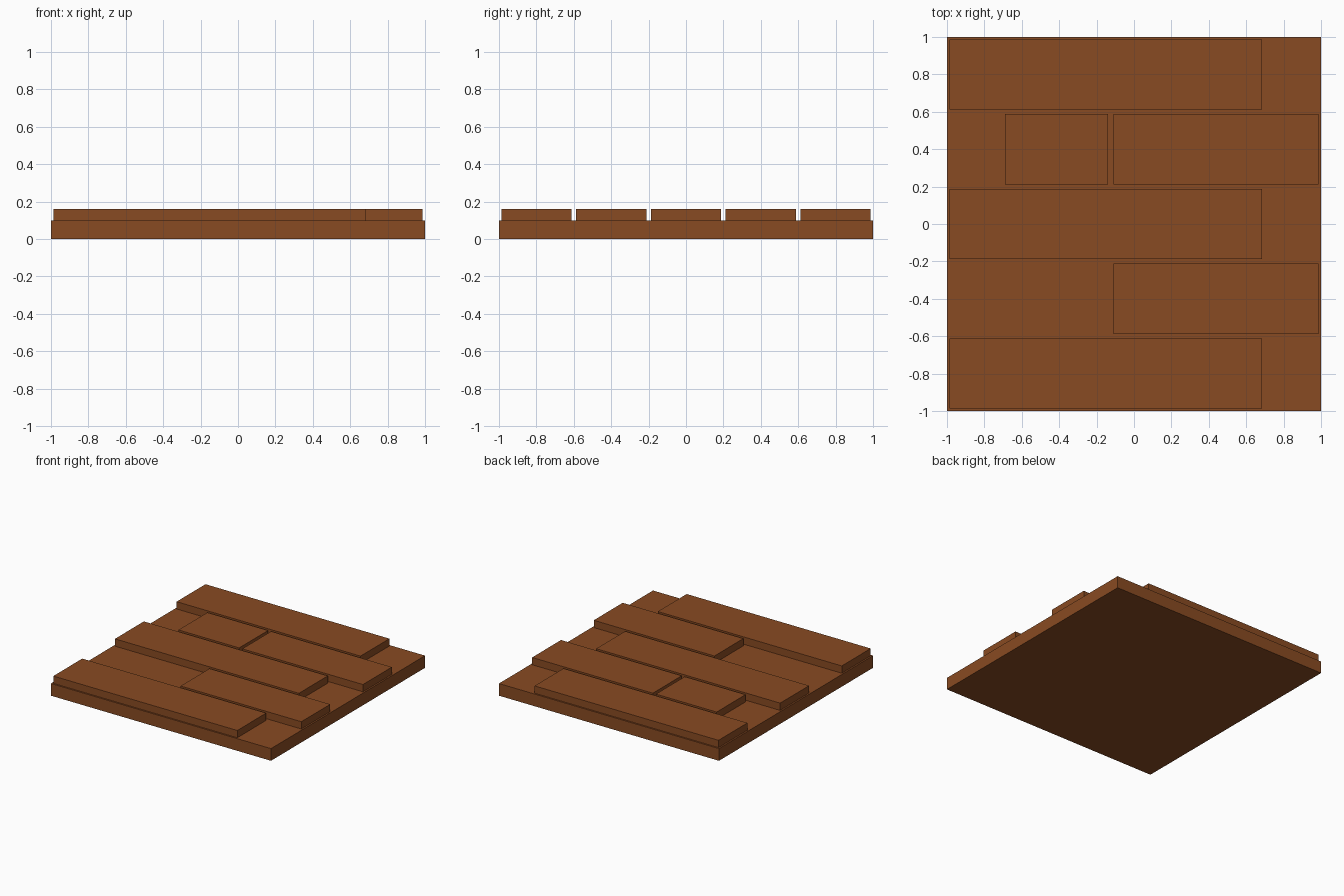
import bpy

cube = bpy.data.objects.get("Cube")
if cube:
    bpy.data.objects.remove(cube, do_unlink=True)

# Single wood colour
wood = bpy.data.materials.new("brown_wood")
wood.use_nodes = True
BROWN = (0.25, 0.07, 0.016, 1)
wood.diffuse_color = BROWN
wood.node_tree.nodes["Principled BSDF"].inputs["Base Color"].default_value = BROWN


def box(name, x0, x1, y0, y1, z0, z1):
    """Add a wooden box spanning the given limits."""
    bpy.ops.mesh.primitive_cube_add(size=1)
    ob = bpy.context.object
    ob.name = name
    ob.location = ((x0 + x1) / 2, (y0 + y1) / 2, (z0 + z1) / 2)
    ob.scale = (x1 - x0, y1 - y0, z1 - z0)
    ob.data.materials.append(wood)
    return ob


BASE_TOP, PLANK_TOP = 0.1, 0.16
ROW_PITCH, HALF_WIDTH = 0.4, 0.1875

# Square base slab
box("base_slab", -1, 1, -1, 1, 0, BASE_TOP)

# Plank spans along x for each row, from front to back
LONG, RIGHT_END, SHORT = (-0.987, 0.685), (-0.11, 0.987), (-0.69, -0.138)
rows = [[LONG], [RIGHT_END], [LONG], [SHORT, RIGHT_END], [LONG]]

for r, spans in enumerate(rows):
    y = (r - 2) * ROW_PITCH
    for i, (x0, x1) in enumerate(spans):
        box(f"plank_row{r + 1}_{i + 1}", x0, x1,
            y - HALF_WIDTH, y + HALF_WIDTH, BASE_TOP, PLANK_TOP)
